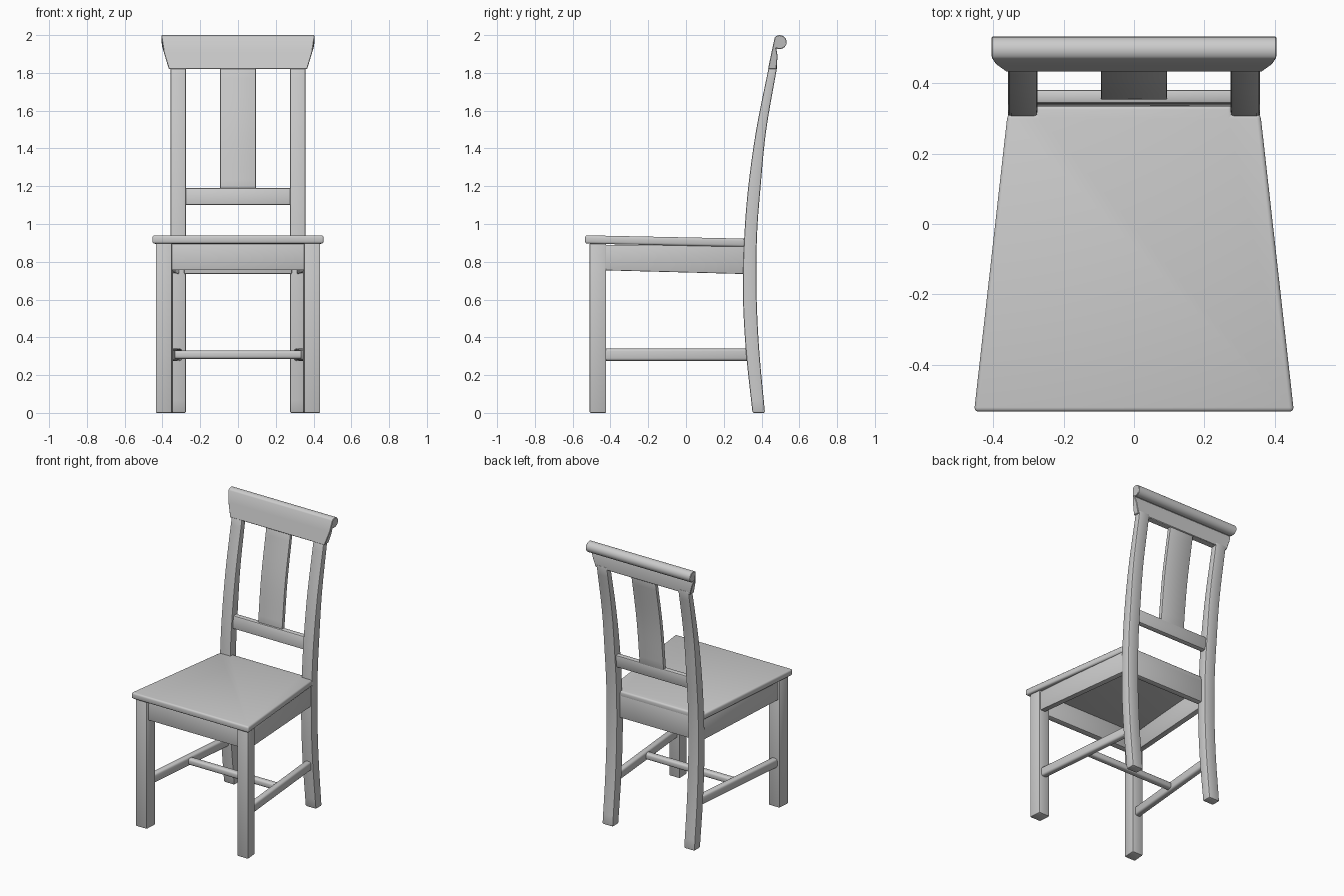
import bpy, bmesh, math
from mathutils import Vector

if "Cube" in bpy.data.objects:
    bpy.data.objects.remove(bpy.data.objects["Cube"])


def finish(name, bm, bevel=0.006, segments=2, mirror=False):
    bmesh.ops.recalc_face_normals(bm, faces=bm.faces)
    if bevel:
        sharp = [e for e in bm.edges if e.calc_face_angle(0) > math.radians(40)]
        bmesh.ops.bevel(bm, geom=sharp, offset=bevel, segments=segments,
                        profile=0.5, affect='EDGES')
    mesh = bpy.data.meshes.new(name)
    bm.to_mesh(mesh)
    bm.free()
    obj = bpy.data.objects.new(name, mesh)
    bpy.context.collection.objects.link(obj)
    bpy.ops.object.select_all(action='DESELECT')
    obj.select_set(True)
    bpy.context.view_layer.objects.active = obj
    bpy.ops.object.shade_smooth_by_angle(angle=math.radians(35))
    if mirror:
        obj.modifiers.new("Mirror", 'MIRROR').use_clip = False
    return obj


def loft(name, rings, **kw):
    """Skin a list of equal-length point rings and cap both ends."""
    bm = bmesh.new()
    vs = [[bm.verts.new(p) for p in ring] for ring in rings]
    n = len(rings[0])
    for a, b in zip(vs, vs[1:]):
        for i in range(n):
            j = (i + 1) % n
            bm.faces.new((a[i], a[j], b[j], b[i]))
    bm.faces.new(vs[0][::-1])
    bm.faces.new(vs[-1])
    return finish(name, bm, **kw)


def prism_x(name, profile, half, **kw):
    """Extrude a (y, z) profile across x; half(z) gives the half width."""
    return loft(name, [[(s * half(z), y, z) for y, z in profile] for s in (-1, 1)], **kw)


def bar(name, a, b, w, h, **kw):
    """Box bar from a to b with horizontal width w and height h."""
    a, b = Vector(a), Vector(b)
    side = (b - a).cross(Vector((0, 0, 1))).normalized() * w / 2
    up = Vector((0, 0, h / 2))
    return loft(name, [[p - side - up, p + side - up, p + side + up, p - side + up]
                       for p in (a, b)], **kw)


def smooth(keys, steps=5):
    """Catmull-Rom through a few key tuples."""
    k = [Vector(p) for p in keys]
    k = [2 * k[0] - k[1]] + k + [2 * k[-1] - k[-2]]
    out = []
    for i in range(1, len(k) - 2):
        p0, p1, p2, p3 = k[i - 1:i + 3]
        for s in range(steps):
            t = s / steps
            out.append(0.5 * (2 * p1 + (p2 - p0) * t + (2 * p0 - 5 * p1 + 4 * p2 - p3) * t ** 2
                              + (3 * p1 - p0 - 3 * p2 + p3) * t ** 3))
    return out + [k[-2]]


# Seat: tapered slab with a tongue between the rear posts, sloping to the back
outline = [(-.455, -.534), (.455, -.534), (.36, .312), (.28, .312),
           (.28, .338), (-.28, .338), (-.36, .312), (-.36, .312)][:7]
outline.append((-.28, .312))
outline[5:8] = [(-.28, .338), (-.28, .312), (-.36, .312)]
top = lambda y: .94 - .018 * (y + .534) / .87
loft("seat", [[(x, y, top(y) - d) for x, y in outline] for d in (.044, 0)],
     bevel=.012, segments=3)

# Front legs
loft("front_legs", [[(.35, -.51, z), (.435, -.51, z), (.427, -.423, z), (.345, -.423, z)]
                    for z in (0, .9)], mirror=True)

# Rear legs: one curved piece from floor to crest rail, keys are (z, front y, back y)
post = smooth([(0, .352, .418), (.34, .316, .387), (.65, .301, .373), (.94, .309, .376),
               (1.2, .33, .395), (1.5, .372, .425), (1.84, .44, .484)])
loft("rear_legs", [[(.275, f, z), (.358, f, z), (.358, b, z), (.275, b, z)]
                   for z, f, b in post], bevel=.008, mirror=True)

# Crest rail: flared board with a rolled top edge
roll = [(.496 + .037 * math.cos(math.radians(a)), 1.963 + .037 * math.sin(math.radians(a)))
        for a in range(-120, 136, 15)]
crest = [(.434, 1.82), (.479, 1.82), (.485, 1.89)] + roll + [(.453, 1.91)]
prism_x("crest_rail", crest, lambda z: min(.405, .366 + (z - 1.82) * .3), bevel=.003, segments=1)

# Back splat following the curve of the posts
splat = smooth([(1.17, .352, .38), (1.5, .388, .416), (1.84, .449, .475)])
loft("back_splat", [[(-.094, f, z), (.094, f, z), (.094, b, z), (-.094, b, z)]
                    for z, f, b in splat], bevel=.004)

# Lower back rail
prism_x("lower_back_rail", [(.334, 1.10), (.374, 1.10), (.383, 1.19), (.343, 1.19)],
        lambda z: .285, bevel=.01)

# Aprons under the seat
bar("front_apron", (-.36, -.47, .828), (.36, -.47, .828), .045, .145)
bar("back_apron", (-.285, .317, .82), (.285, .317, .82), .042, .17)
loft("side_aprons", [[(x - .04, y, zb), (x, y, zb), (x, y, .89), (x - .04, y, .89)]
                     for x, y, zb in ((.42, -.44, .755), (.351, .32, .735))],
     bevel=.005, mirror=True)

# H-shaped stretchers
bar("side_stretchers", (.39, -.44, .308), (.318, .335, .308), .045, .064,
    bevel=.014, segments=3, mirror=True)
bar("cross_stretcher", (-.355, -.05, .308), (.355, -.05, .308), .045, .044,
    bevel=.014, segments=3)
